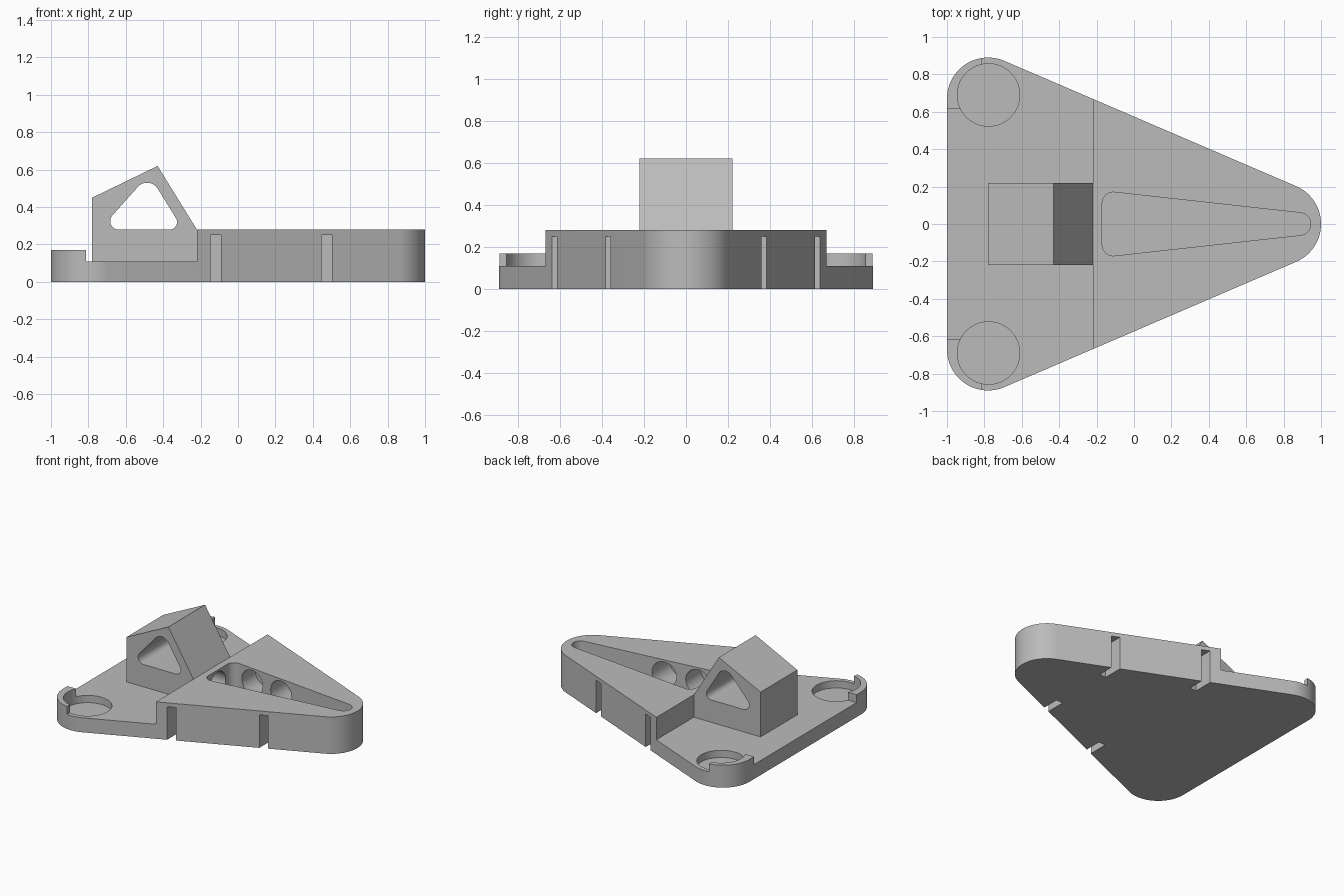
import bpy, bmesh, math
from mathutils import Vector, Matrix
from mathutils.geometry import convex_hull_2d

if "Cube" in bpy.data.objects:
    bpy.data.objects.remove(bpy.data.objects["Cube"])

grey = bpy.data.materials.new("plain_grey")
grey.use_nodes = True
colour = (0.5, 0.5, 0.5, 1)
grey.diffuse_color = colour
grey.node_tree.nodes["Principled BSDF"].inputs["Base Color"].default_value = colour


def make_object(name, bm):
    bmesh.ops.recalc_face_normals(bm, faces=bm.faces[:])
    mesh = bpy.data.meshes.new(name)
    bm.to_mesh(mesh)
    bm.free()
    mesh.materials.append(grey)
    ob = bpy.data.objects.new(name, mesh)
    bpy.context.collection.objects.link(ob)
    return ob


def round_hull(circles, steps=96):
    """Outline that wraps tightly around circles given as (x, y, radius)."""
    pts = [Vector((x + r * math.cos(a), y + r * math.sin(a)))
           for x, y, r in circles
           for a in (2 * math.pi * i / steps for i in range(steps))]
    return [pts[i] for i in convex_hull_2d(pts)]


def prism(name, outline, low, high, upright=False):
    """Extrude an outline along z, or along y when upright."""
    bm = bmesh.new()
    place = (lambda u, v: (u, low, v)) if upright else (lambda u, v: (u, v, low))
    face = bm.faces.new([bm.verts.new(place(*p)) for p in outline])
    out = bmesh.ops.extrude_face_region(bm, geom=[face])
    shift = Vector((0, high - low, 0) if upright else (0, 0, high - low))
    bmesh.ops.translate(bm, vec=shift,
                        verts=[v for v in out["geom"] if isinstance(v, bmesh.types.BMVert)])
    return make_object(name, bm)


def box(name, x0, x1, y0, y1, z0, z1):
    return prism(name, [(x0, y0), (x1, y0), (x1, y1), (x0, y1)], z0, z1)


def rod(name, start, end, radius):
    start, end = Vector(start), Vector(end)
    axis = end - start
    bm = bmesh.new()
    turn = axis.to_track_quat("Z", "Y").to_matrix().to_4x4()
    bmesh.ops.create_cone(bm, cap_ends=True, segments=64, radius1=radius, radius2=radius,
                          depth=axis.length,
                          matrix=Matrix.Translation((start + end) / 2) @ turn)
    return make_object(name, bm)


def cut(ob, cutter, keep=False):
    mod = ob.modifiers.new("cut", "BOOLEAN")
    mod.operation, mod.solver, mod.object = "DIFFERENCE", "EXACT", cutter
    bpy.context.view_layer.objects.active = ob
    bpy.ops.object.modifier_apply(modifier=mod.name)
    if not keep:
        bpy.data.objects.remove(cutter)


STEP, PLATE, RIM, DECK = -0.22, 0.11, 0.17, 0.28
FLOOR = 0.055

# Triangular base with rounded corners
base = prism("base", round_hull([(-0.78, 0.67, 0.22), (-0.78, -0.67, 0.22), (0.78, 0, 0.22)]), 0, DECK)

# Lower rear plate, leaving a raised rim on the outer corners
cut(base, box("rear_cut", -1.2, STEP, -1, 1, RIM, 0.5))
cut(base, box("plate_cut", -0.813, STEP, -1, 1, PLATE, 0.4))
cut(base, box("rim_gap", -1.2, -0.75, -0.615, 0.615, PLATE, 0.4))

# Tapered pocket in the raised deck
cut(base, prism("pocket", round_hull([(-0.11, 0.11, 0.06), (-0.11, -0.11, 0.06), (0.885, 0, 0.06)]), FLOOR, 0.5))

for side in (1, -1):
    # Round recess in each rear corner
    cut(base, rod("recess", (-0.778, side * 0.69, FLOOR), (-0.778, side * 0.69, 0.5), 0.167))
    # Open slots along the slanted sides
    for x in (-0.12, 0.475):
        edge = 0.574 - 0.43 * x
        ys = sorted((side * (edge - 0.14), side * (edge + 0.1)))
        cut(base, box("slot", x - 0.028, x + 0.028, *ys, -0.1, 0.25))
    # Blind bores in the pocket walls
    for x in (0.01, 0.272):
        cut(base, rod("bore", (x, side * 0.05, 0.17), (x, side * 0.33, 0.17), 0.095))

# Sloped block with a rounded triangular opening
block = prism("block", [(-0.78, PLATE), (STEP, PLATE), (STEP, DECK), (-0.43, 0.62), (-0.78, 0.45)],
              -0.22, 0.22, upright=True)
cut(block, prism("opening", round_hull([(-0.486, 0.463, 0.067), (-0.638, 0.325, 0.045),
                                        (-0.366, 0.32, 0.04)]), -0.5, 0.5, upright=True))

# Bore running from the pocket into the block
end_bore = rod("end_bore", (-0.1, 0, 0.17), (-0.45, 0, 0.17), 0.095)
cut(base, end_bore, keep=True)
cut(block, end_bore)

for ob in (base, block):
    bpy.ops.object.select_all(action="DESELECT")
    ob.select_set(True)
    bpy.context.view_layer.objects.active = ob
    bpy.ops.object.shade_smooth_by_angle(angle=math.radians(25))
